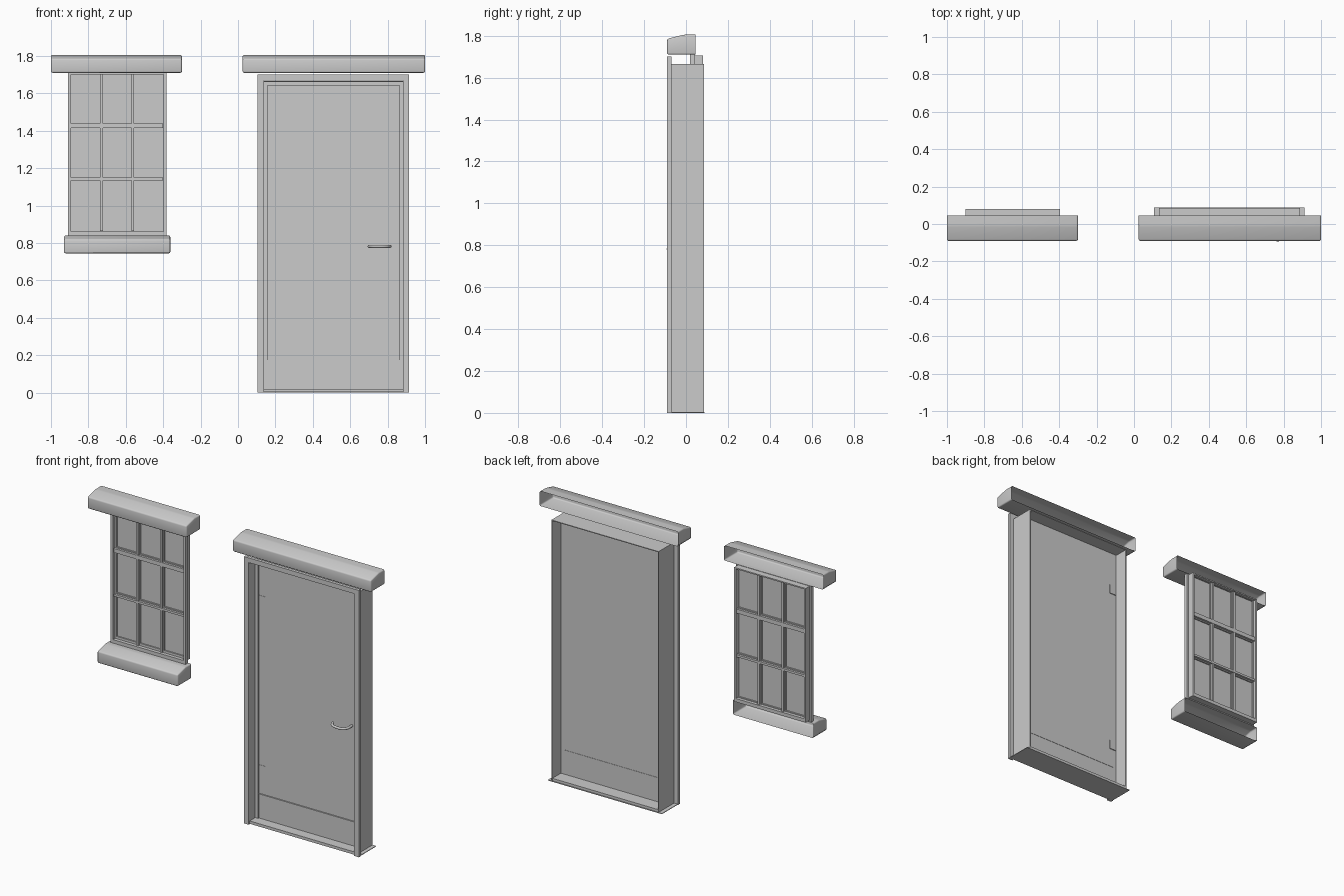
import bpy, bmesh, math
from mathutils import Vector

if "Cube" in bpy.data.objects:
    bpy.data.objects.remove(bpy.data.objects["Cube"], do_unlink=True)

grey = bpy.data.materials.new("plain_grey")
grey.use_nodes = True
COLOUR = (0.6, 0.6, 0.6, 1)
grey.diffuse_color = COLOUR
grey.node_tree.nodes["Principled BSDF"].inputs["Base Color"].default_value = COLOUR


def finish(name, bm, smooth=False):
    bmesh.ops.recalc_face_normals(bm, faces=bm.faces[:])
    mesh = bpy.data.meshes.new(name)
    bm.to_mesh(mesh)
    bm.free()
    mesh.materials.append(grey)
    obj = bpy.data.objects.new(name, mesh)
    bpy.context.collection.objects.link(obj)
    if smooth:
        bpy.ops.object.select_all(action="DESELECT")
        obj.select_set(True)
        bpy.context.view_layer.objects.active = obj
        bpy.ops.object.shade_smooth_by_angle(angle=math.radians(40))
    return obj


def add_box(bm, x, y, z):
    verts = bmesh.ops.create_cube(bm, size=1)["verts"]
    for v in verts:
        v.co = Vector([(a + b) / 2 + c * (b - a) for (a, b), c in zip((x, y, z), v.co)])


def boxes(name, *items):
    bm = bmesh.new()
    for item in items:
        add_box(bm, *item)
    return finish(name, bm)


def border(x, y, z, side, top, bottom=0):
    """Boxes for a rectangular frame; the bottom rail is optional."""
    items = [((x[0], x[0] + side), y, z), ((x[1] - side, x[1]), y, z)]
    inner = (x[0] + side, x[1] - side)
    items.append((inner, y, (z[1] - top, z[1])))
    if bottom:
        items.append((inner, y, (z[0], z[0] + bottom)))
    return items


def hood(name, x0, x1, z0):
    """Sloped, soft-edged cover, hollow and open towards the wall."""
    profile = [(0.045, 0), (-0.09, 0), (-0.09, 0.075), (-0.01, 0.095), (0.045, 0.095)]
    bm = bmesh.new()
    ends = [[bm.verts.new((x, y, z0 + z)) for y, z in profile] for x in (x0, x1)]
    for end in ends:
        bm.faces.new(end)
    for i in range(len(profile) - 1):
        bm.faces.new((ends[0][i], ends[0][i + 1], ends[1][i + 1], ends[1][i]))
    edges = [e for e in bm.edges if not e.is_boundary]
    bmesh.ops.bevel(bm, geom=edges, offset=0.008, segments=3, profile=0.5,
                    affect="EDGES", clamp_overlap=True)
    finish(name, bm, smooth=True)


# Covers above the openings and the window ledge
hood("window_lintel", -1.0, -0.30, 1.71)
hood("window_sill", -0.93, -0.362, 0.745)
hood("door_lintel", 0.025, 1.0, 1.71)

# Window frame: wider front flange, narrower body behind
boxes("window_flange", *border((-0.91, -0.382), (0.018, 0.04), (0.84, 1.71), 0.016, 0.008, 0.022))
boxes("window_body", *border((-0.90, -0.395), (0.04, 0.08), (0.85, 1.705), 0.012, 0.008, 0.022))

# Window bars and glass
bars = [((x - w, x + w), (0.028, 0.072), (0.865, 1.70)) for x, w in ((-0.73, 0.007), (-0.562, 0.007))]
bars += [((-0.893, -0.40), (0.026, 0.074), (z - w, z + w)) for z, w in ((1.427, 0.013), (1.142, 0.007))]
boxes("window_bars", *bars)
beads = []
for x in ((-0.89, -0.737), (-0.723, -0.569), (-0.555, -0.402)):
    for z in ((0.87, 1.135), (1.149, 1.414), (1.44, 1.702)):
        beads += border(x, (0.04, 0.06), z, 0.007, 0.007, 0.007)
boxes("glazing_beads", *beads)
boxes("window_glass", ((-0.895, -0.398), (0.048, 0.052), (0.86, 1.703)))

# Door surround: front trim, deep lining, threshold
boxes("door_trim", *border((0.105, 0.915), (-0.09, -0.07), (0, 1.70), 0.033, 0.03))
boxes("door_lining", *border((0.133, 0.888), (-0.07, 0.086), (0, 1.666), 0.005, 0.005))
boxes("threshold", ((0.138, 0.883), (-0.08, 0.084), (0.002, 0.02)),
      ((0.108, 0.912), (-0.07, 0.088), (0, 0.004)))

# Door leaf, stop frame and kick panel
boxes("door_stop", *border((0.138, 0.883), (-0.024, -0.002), (0.02, 1.661), 0.02, 0.018))
boxes("door_leaf", ((0.158, 0.863), (-0.014, -0.002), (0.18, 1.643)))
boxes("kick_panel", ((0.158, 0.863), (-0.016, -0.002), (0.02, 0.174)))
boxes("leaf_gap_back", ((0.158, 0.863), (-0.008, -0.004), (0.172, 0.182)))

# Hinges: thin plates on both faces of the leaf
plates = []
for z in (0.30, 1.38):
    plates.append(((0.16, 0.20), (-0.016, -0.013), (z, z + 0.06)))
    plates.append(((0.142, 0.19), (-0.003, 0.003), (z, z + 0.06)))
boxes("hinges", *plates)

# Bowed lever handle and lock disc
curve = bpy.data.curves.new("door_handle", "CURVE")
curve.dimensions = "3D"
curve.bevel_depth = 0.008
curve.bevel_resolution = 3
curve.use_fill_caps = True
path = [(0.70, -0.045), (0.715, -0.072), (0.75, -0.083), (0.79, -0.08), (0.81, -0.06), (0.812, -0.014)]
spline = curve.splines.new("BEZIER")
spline.bezier_points.add(len(path) - 1)
for p, (x, y) in zip(spline.bezier_points, path):
    p.co = (x, y, 0.782)
    p.handle_left_type = p.handle_right_type = "AUTO"
spline.resolution_u = 5
curve.materials.append(grey)
bpy.context.collection.objects.link(bpy.data.objects.new("door_handle", curve))

bm = bmesh.new()
bmesh.ops.create_cone(bm, cap_ends=True, segments=24, radius1=0.02, radius2=0.02, depth=0.005)
for v in bm.verts:
    v.co = Vector((v.co.x + 0.835, v.co.z - 0.015, v.co.y + 0.84))
finish("lock_disc", bm, smooth=True)
